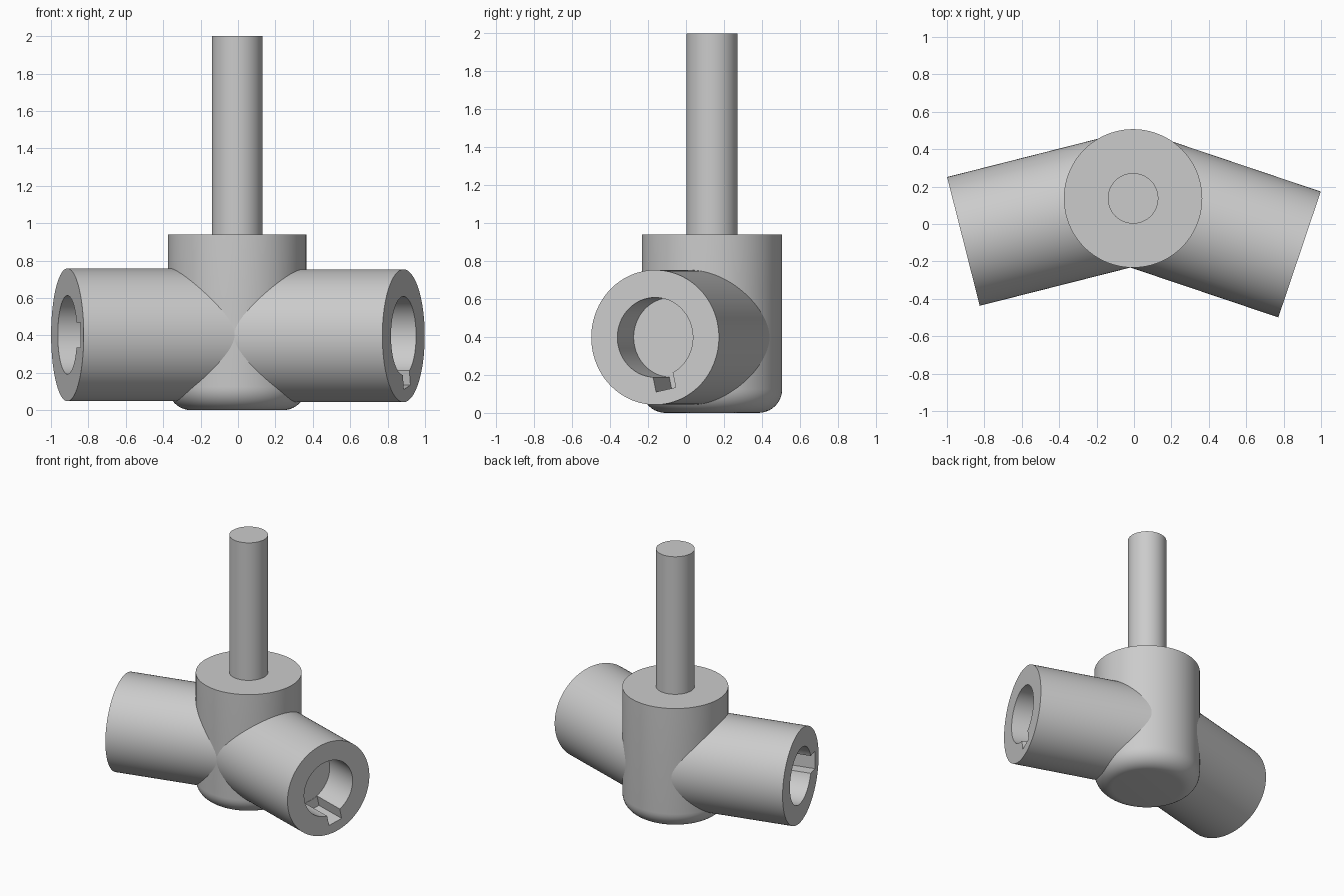
import bpy
import bmesh
from math import cos, sin, pi, radians
from mathutils import Matrix, Vector

if "Cube" in bpy.data.objects:
    bpy.data.objects.remove(bpy.data.objects["Cube"], do_unlink=True)

grey = bpy.data.materials.new("machined grey")
grey.use_nodes = True
grey.diffuse_color = (0.6, 0.6, 0.6, 1)
grey.node_tree.nodes["Principled BSDF"].inputs["Base Color"].default_value = grey.diffuse_color

HUB = Vector((-0.005, 0.137, 0))
HUB_R, HUB_TOP, FILLET = 0.37, 0.94, 0.125
ARM_R, BORE_R, BORE_DEPTH, KEY_TOP = 0.355, 0.21, 0.27, 0.282


def make(name, bm, matrix):
    bmesh.ops.recalc_face_normals(bm, faces=bm.faces)
    bm.transform(matrix)
    mesh = bpy.data.meshes.new(name)
    bm.to_mesh(mesh)
    bm.free()
    mesh.materials.append(grey)
    obj = bpy.data.objects.new(name, mesh)
    bpy.context.collection.objects.link(obj)
    return obj


def revolve(name, profile, matrix, steps=96):
    """Turn a (radius, height) profile, starting and ending on the axis."""
    bm = bmesh.new()
    verts = [bm.verts.new((r, 0, z)) for r, z in profile]
    edges = [bm.edges.new(pair) for pair in zip(verts, verts[1:])]
    bmesh.ops.spin(bm, geom=verts + edges, cent=(0, 0, 0), axis=(0, 0, 1),
                   angle=2 * pi, steps=steps, use_merge=False)
    bmesh.ops.remove_doubles(bm, verts=bm.verts, dist=1e-5)
    return make(name, bm, matrix)


def block(name, low, high, matrix):
    bm = bmesh.new()
    bmesh.ops.create_cube(bm, size=1)
    low, high = Vector(low), Vector(high)
    bm.transform(Matrix.Translation((low + high) / 2) @ Matrix.Diagonal((*(high - low), 1)))
    return make(name, bm, matrix)


def socket_arm(name, end, height, key_dir, key_width):
    """Tube from the hub axis to the end point, with a blind keyed bore."""
    axis = Vector((end[0] - HUB.x, end[1] - HUB.y, 0))
    length = axis.length
    floor = length - BORE_DEPTH
    z_dir = axis.normalized()
    # local x points along the keyway
    x_dir = (key_dir - z_dir * key_dir.dot(z_dir)).normalized()
    matrix = Matrix((x_dir, z_dir.cross(x_dir), z_dir)).transposed().to_4x4()
    matrix.translation = HUB + Vector((0, 0, height))
    arm = revolve(name, [(0, 0), (ARM_R, 0), (ARM_R, length), (BORE_R, length),
                         (BORE_R, floor), (0, floor)], matrix)
    # Keyway, cut just short of the bore floor
    key = block("keyway_cutter", (BORE_R / 2, -key_width / 2, floor + 0.002),
                (KEY_TOP, key_width / 2, length + 0.1), matrix)
    cut = arm.modifiers.new("keyway", "BOOLEAN")
    cut.operation, cut.solver, cut.object = "DIFFERENCE", "EXACT", key
    bpy.context.view_layer.objects.active = arm
    bpy.ops.object.modifier_apply(modifier=cut.name)
    bpy.data.objects.remove(key, do_unlink=True)
    return arm


# Hub with a rounded lower rim
rim = [(HUB_R - FILLET + FILLET * sin(a), FILLET - FILLET * cos(a))
       for a in (i * pi / 20 for i in range(11))]
hub = revolve("hub", [(0, 0)] + rim + [(HUB_R, HUB_TOP), (0, HUB_TOP)],
              Matrix.Translation(HUB))

# Two splayed socket arms
tilt = radians(13)
left_arm = socket_arm("left_arm", (0.885, -0.163), 0.398,
                      Vector((0, sin(tilt), -cos(tilt))), 0.112)
right_arm = socket_arm("right_arm", (-0.912, -0.093), 0.403, Vector((0, -1, 0)), 0.134)

# Upright shaft
shaft = revolve("shaft", [(0, HUB_TOP - 0.02), (0.135, HUB_TOP - 0.02), (0.135, 2), (0, 2)],
                Matrix.Translation(HUB))

# Smooth round walls, sharp rims
bpy.ops.object.select_all(action="DESELECT")
for obj in (hub, left_arm, right_arm, shaft):
    obj.select_set(True)
bpy.context.view_layer.objects.active = hub
bpy.ops.object.shade_smooth_by_angle(angle=radians(30))
